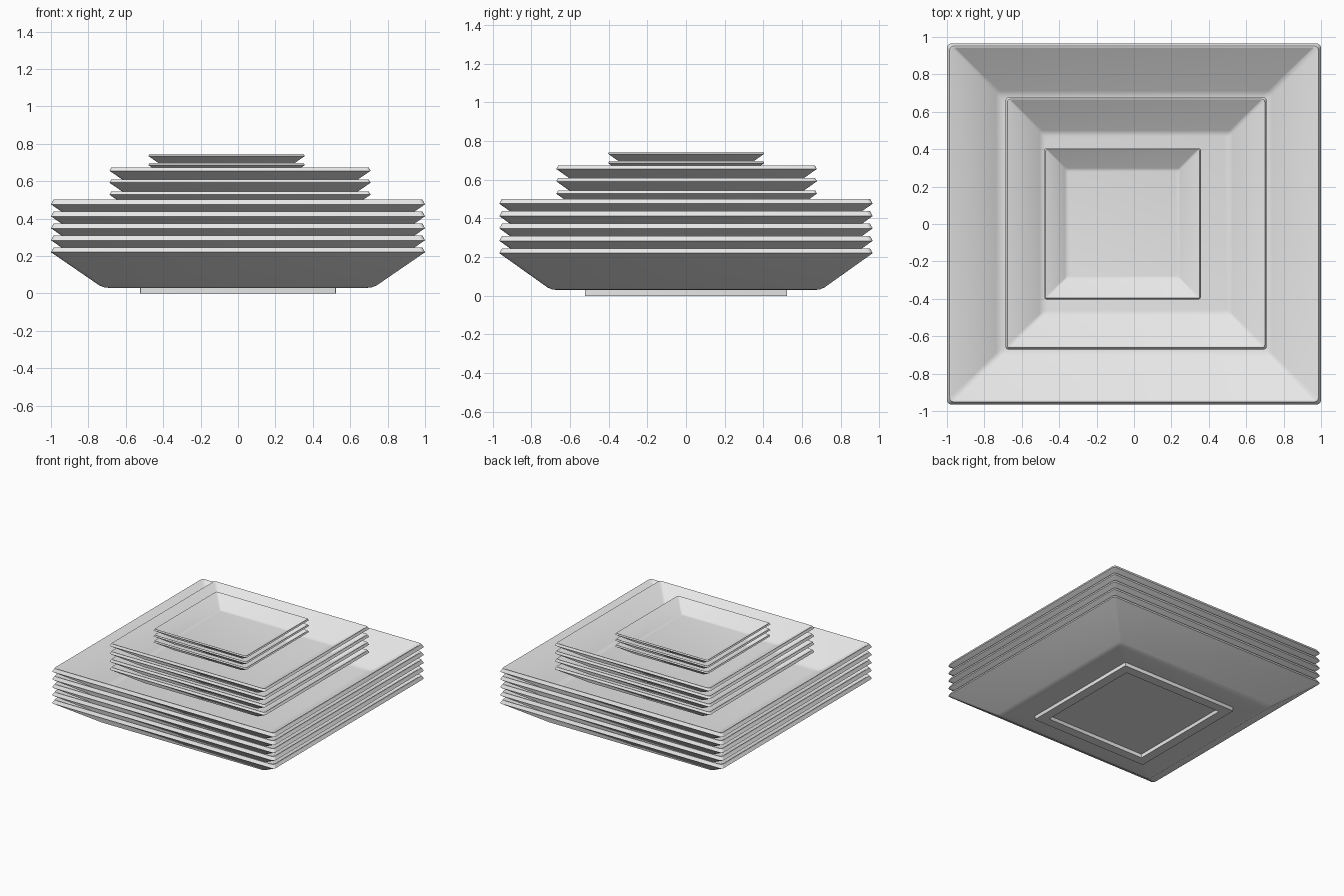
import bpy, bmesh, math

if "Cube" in bpy.data.objects:
    bpy.data.objects.remove(bpy.data.objects["Cube"])

# glazed white ceramic, one colour for everything
ceramic = bpy.data.materials.new("white_ceramic")
ceramic.diffuse_color = (0.8, 0.8, 0.8, 1)
ceramic.use_nodes = True
ceramic.node_tree.nodes["Principled BSDF"].inputs["Base Color"].default_value = ceramic.diffuse_color

# plate cross-section: (fraction of half width, height, is part of the square foot)
PROFILE = [
    (0.447, 0.030, True), (0.447, 0.0, True), (0.523, 0.0, True), (0.523, 0.030, True),
    (0.695, 0.030, False), (0.718, 0.033, False), (0.742, 0.043, False),
    (1.0, 0.220, False), (0.986, 0.245, False), (0.978, 0.245, False),
    (0.738, 0.064, False), (0.718, 0.053, False), (0.695, 0.050, False),
]
DEPTH_RATIO = 0.965   # plates are slightly shorter front to back


def square_loop(bm, hx, hy, z, r, steps=3):
    """Ring of vertices round a square with small rounded corners."""
    verts = []
    for k, (sx, sy) in enumerate([(1, 1), (-1, 1), (-1, -1), (1, -1)]):
        for i in range(steps + 1):
            a = math.pi / 2 * (k + i / steps)
            verts.append(bm.verts.new((sx * (hx - r) + r * math.cos(a),
                                       sy * (hy - r) + r * math.sin(a), z)))
    return verts


def plate(name, size, x, y, z):
    bm = bmesh.new()
    rings = []
    for s, h, foot in PROFILE:
        r = 0.004 if foot else 0.022
        rings.append(square_loop(bm, s * size, s * size * (1 if foot else DEPTH_RATIO),
                                 h * size, r * size))
    for a, b in zip(rings, rings[1:]):
        n = len(a)
        for i in range(n):
            j = (i + 1) % n
            bm.faces.new((a[i], a[j], b[j], b[i]))
    bm.faces.new(rings[0][::-1])   # underside inside the foot
    bm.faces.new(rings[-1])        # eating surface
    bmesh.ops.recalc_face_normals(bm, faces=bm.faces)
    mesh = bpy.data.meshes.new(name)
    bm.to_mesh(mesh)
    bm.free()
    mesh.materials.append(ceramic)
    ob = bpy.data.objects.new(name, mesh)
    ob.location = (x, y, z)
    bpy.context.collection.objects.link(ob)
    bpy.ops.object.select_all(action='DESELECT')
    ob.select_set(True)
    bpy.context.view_layer.objects.active = ob
    bpy.ops.object.shade_smooth_by_angle(angle=math.radians(32))


# three stacks: name, count, half width, centre x, centre y, lowest z, spacing
for name, count, size, x, y, z, step in [
    ("dinner_plate", 5, 1.0, 0.0, 0.0, 0.0, 0.064),
    ("salad_plate", 4, 0.698, 0.011, 0.003, 0.310, 0.064),
    ("dessert_plate", 3, 0.418, -0.061, 0.001, 0.546, 0.048),
]:
    for i in range(count):
        plate(f"{name}_{i + 1}", size, x, y, z + i * step)
